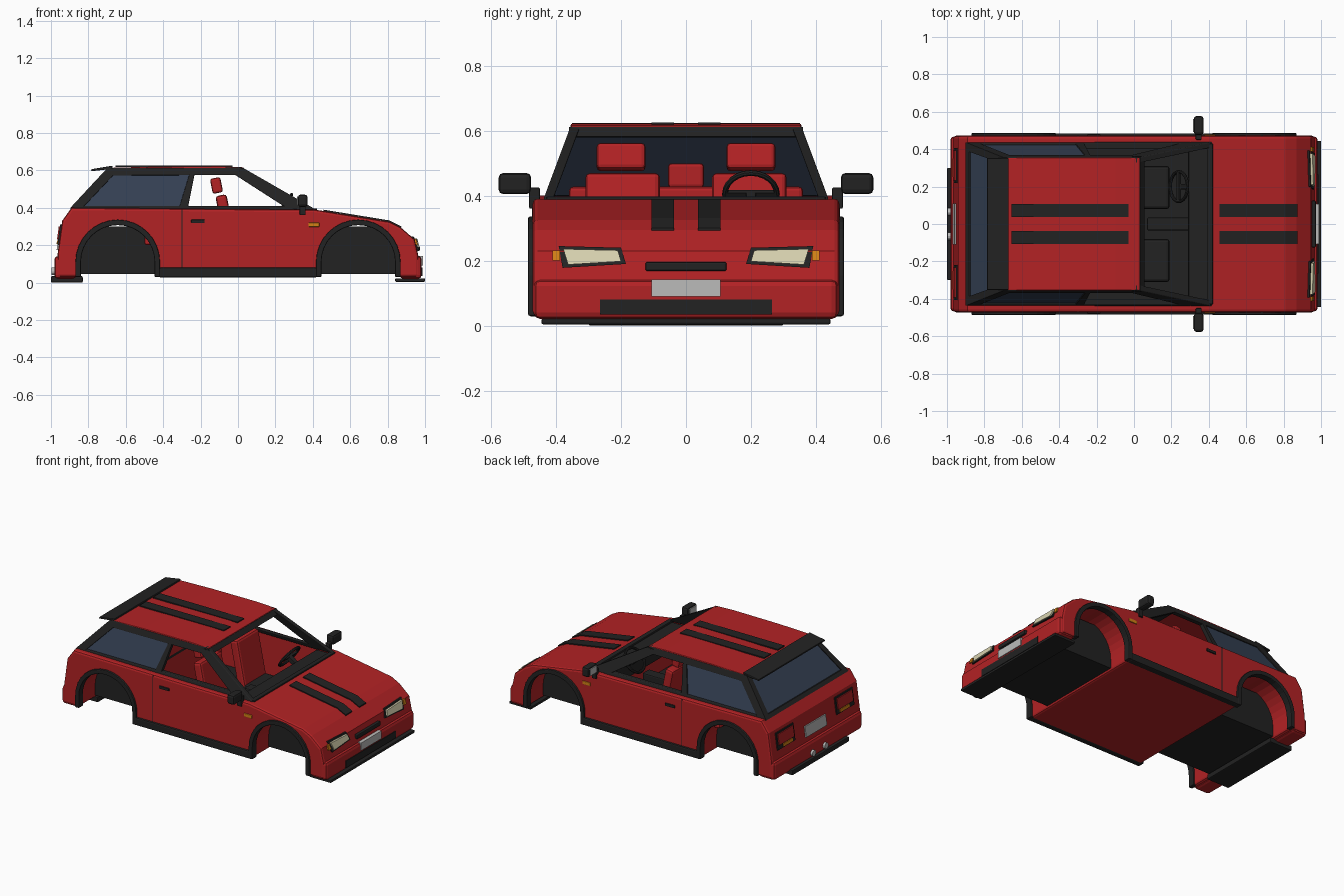
import bpy, bmesh, math
from mathutils import Matrix, Vector

if "Cube" in bpy.data.objects:
    bpy.data.objects.remove(bpy.data.objects["Cube"], do_unlink=True)


def material(name, r, g, b):
    m = bpy.data.materials.new(name)
    m.diffuse_color = (r, g, b, 1)
    m.use_nodes = True
    m.node_tree.nodes["Principled BSDF"].inputs["Base Color"].default_value = (r, g, b, 1)
    return m


RED = material("body red", 0.45, 0.016, 0.018)
DARK = material("black trim", 0.016, 0.016, 0.016)
GLASS = material("tinted glass", 0.034, 0.05, 0.085)
GREY = material("light grey", 0.5, 0.5, 0.49)
LENS = material("headlight cream", 0.68, 0.64, 0.43)
ORANGE = material("indicator orange", 0.65, 0.22, 0.008)


def finish(name, bm, mat, bevel=0.0, angle=30):
    bmesh.ops.recalc_face_normals(bm, faces=bm.faces)
    mesh = bpy.data.meshes.new(name)
    bm.to_mesh(mesh)
    bm.free()
    mesh.materials.append(mat)
    ob = bpy.data.objects.new(name, mesh)
    bpy.context.collection.objects.link(ob)
    if bevel:
        mod = ob.modifiers.new("Bevel", "BEVEL")
        mod.width, mod.segments = bevel, 2
        mod.limit_method, mod.angle_limit = "ANGLE", math.radians(angle)
    return ob


def box(name, x, y, z, mat, bevel=0.0, tilt=0.0):
    """Box given by its x, y and z ranges, tilted about y."""
    bm = bmesh.new()
    size = [b - a for a, b in (x, y, z)]
    mid = Vector([(a + b) / 2 for a, b in (x, y, z)])
    bmesh.ops.create_cube(bm, size=1, matrix=Matrix.Translation(mid)
                          @ Matrix.Rotation(tilt, 4, "Y") @ Matrix.Diagonal((*size, 1)))
    return finish(name, bm, mat, bevel)


def slab(name, points, push, mat, bevel=0.0, angle=30):
    """Polygon in space, extruded along a vector."""
    bm = bmesh.new()
    face = bm.faces.new([bm.verts.new(p) for p in points])
    new = bmesh.ops.extrude_face_region(bm, geom=[face], use_keep_orig=True)["geom"]
    bmesh.ops.translate(bm, vec=push, verts=[v for v in new if isinstance(v, bmesh.types.BMVert)])
    return finish(name, bm, mat, bevel, angle)


def prism(name, xz, y0, y1, mat, bevel=0.0, angle=30):
    return slab(name, [(x, y0, z) for x, z in xz], (0, y1 - y0, 0), mat, bevel, angle)


def span(s, a, b):
    return tuple(sorted((s * a, s * b)))


def arch(cx, r, low, steps=16):
    """Half circle over a wheel, with straight legs, from rear to front."""
    arc = [(cx - r * math.cos(math.pi * i / steps), 0.11 + r * math.sin(math.pi * i / steps))
           for i in range(steps + 1)]
    return [(cx - r, low)] + arc + [(cx + r, low)]


# Body shell: side profile with wheel arches, hollowed for the cabin
WHEELS = (-0.643, 0.643)
NOSE = [(0.81, 0.325), (0.87, 0.295), (0.945, 0.23), (0.965, 0.14), (0.965, 0.03)]
TAIL = [(-0.965, 0.03), (-0.965, 0.15), (-0.94, 0.33), (-0.89, 0.40)]
profile = TAIL + [(0.41, 0.39)] + NOSE
for cx in reversed(WHEELS):
    profile += reversed(arch(cx, 0.207, 0.03))
body = prism("body_shell", profile, -0.472, 0.472, RED, 0.014, 60)
cutters = [box("cabin_cutter", (-0.42, 0.40), (-0.425, 0.425), (0.08, 0.6), RED),
           box("boot_cutter", (-0.86, -0.40), (-0.425, 0.425), (0.345, 0.6), RED)]
for cutter in cutters:
    cutter.hide_render = True
    mod = body.modifiers.new("Cut", "BOOLEAN")
    mod.operation, mod.object, mod.solver = "DIFFERENCE", cutter, "EXACT"
bpy.context.view_layer.update()
shell = bpy.data.meshes.new_from_object(body.evaluated_get(bpy.context.evaluated_depsgraph_get()))
body.modifiers.clear()
body.data = shell
for cutter in cutters:
    bpy.data.objects.remove(cutter, do_unlink=True)

# Bumpers, splitters and underbody
box("front_bumper", (0.865, 0.982), (-0.468, 0.468), (0.02, 0.142), RED, 0.02)
box("rear_bumper", (-0.982, -0.865), (-0.468, 0.468), (0.02, 0.142), RED, 0.02)
box("front_splitter", (0.84, 1.0), (-0.445, 0.445), (0.004, 0.022), DARK, 0.005)
box("rear_diffuser", (-1.0, -0.83), (-0.3, 0.3), (0.0, 0.034), DARK, 0.006)
for cx, end in zip(WHEELS, ("rear", "front")):
    box(end + "_wheel_well", (cx - 0.21, cx + 0.21), (-0.3, 0.3), (0.045, 0.3), DARK)

# Wheel arch trims, sills, door details and mirrors on both sides
for s, side in ((1, "left"), (-1, "right")):
    for cx, end in zip(WHEELS, ("rear", "front")):
        ring = arch(cx, 0.226, 0.03) + arch(cx, 0.197, 0.03)[::-1]
        prism(f"{side}_{end}_arch_trim", ring, s * 0.44, s * 0.486, DARK, 0.005, 50)
    box(side + "_sill", (-0.425, 0.425), span(s, 0.44, 0.485), (0.028, 0.08), DARK, 0.008)
    box(side + "_door_handle", (-0.25, -0.178), span(s, 0.46, 0.48), (0.318, 0.336), DARK, 0.003)
    box(side + "_door_seam", (-0.302, -0.298), span(s, 0.468, 0.474), (0.08, 0.39), DARK)
    box(side + "_side_marker", (0.377, 0.435), span(s, 0.46, 0.478), (0.298, 0.32), ORANGE, 0.003)
    box(side + "_mirror_arm", (0.33, 0.362), span(s, 0.45, 0.483), (0.36, 0.425), DARK, 0.004)
    box(side + "_mirror", (0.32, 0.372), span(s, 0.477, 0.577), (0.405, 0.47), DARK, 0.014)
    box(side + "_mirror_glass", (0.316, 0.323), span(s, 0.492, 0.562), (0.415, 0.46), GREY)


# Greenhouse: side pieces lie on a plane leaning inward
def lean(z):
    return 0.437 - 0.082 * (z - 0.395) / 0.22


FRAMES = {
    "front_pillar": [(-0.015, 0.575), (0.02, 0.617), (0.42, 0.388), (0.27, 0.392)],
    "roof_rail": [(-0.70, 0.572), (-0.69, 0.612), (0.02, 0.617), (0.0, 0.575)],
    "middle_pillar": [(-0.315, 0.40), (-0.26, 0.58), (-0.232, 0.58), (-0.268, 0.40)],
    "rear_pillar": [(-0.895, 0.395), (-0.695, 0.612), (-0.66, 0.58), (-0.835, 0.395)],
    "belt_trim": [(-0.89, 0.39), (-0.88, 0.41), (0.28, 0.41), (0.31, 0.385)],
}
REAR_WINDOW = [(-0.85, 0.405), (-0.685, 0.578), (-0.25, 0.578), (-0.30, 0.405)]
for s, side in ((1, "left"), (-1, "right")):
    for part, xz in FRAMES.items():
        slab(f"{side}_{part}", [(x, s * lean(z), z) for x, z in xz], (0, -s * 0.03, 0), DARK, 0.004)
    slab(side + "_rear_window", [(x, s * (lean(z) - 0.008), z) for x, z in REAR_WINDOW],
         (0, -s * 0.01, 0), GLASS)


def hatch(name, z0, z1, y0, y1, off, mat):
    """Panel on the sloping tailgate; y0 and y1 are half width fractions."""
    pts = [(-0.888 + (z - 0.4) * 0.93 - off, f * lean(z), z)
           for z, f in ((z0, y0), (z0, y1), (z1, y1), (z1, y0))]
    slab(name, pts, (0.02, 0, 0), mat)


hatch("tailgate_glass", 0.40, 0.605, -0.97, 0.97, 0.0, GLASS)
hatch("tailgate_lower_frame", 0.395, 0.415, -1, 1, 0.008, DARK)
hatch("tailgate_upper_frame", 0.585, 0.612, -1, 1, 0.008, DARK)
hatch("tailgate_left_frame", 0.395, 0.61, 0.9, 1, 0.008, DARK)
hatch("tailgate_right_frame", 0.395, 0.61, -1, -0.9, 0.008, DARK)

# Roof, spoiler and windscreen surround
prism("roof", [(-0.69, 0.596), (-0.69, 0.613), (-0.45, 0.62), (-0.1, 0.622), (0.03, 0.616),
               (0.03, 0.596)], -0.355, 0.355, RED, 0.005)
prism("roof_spoiler", [(-0.785, 0.595), (-0.785, 0.606), (-0.67, 0.625), (-0.67, 0.608)],
      -0.352, 0.352, DARK, 0.004)
prism("windscreen_header", [(-0.02, 0.58), (-0.01, 0.605), (0.032, 0.612), (0.055, 0.583)],
      -0.36, 0.36, DARK)
box("windscreen_cowl", (0.39, 0.422), (-0.43, 0.43), (0.375, 0.397), DARK, 0.004)

# Paired stripes on the bonnet and the roof
bonnet = [(0.457, 0.3825), (0.81, 0.325), (0.873, 0.293)]
stripe = bonnet + [(x, z + 0.007) for x, z in bonnet[::-1]]
for s, side in ((1, "left"), (-1, "right")):
    y = span(s, 0.037, 0.107)
    prism(side + "_bonnet_stripe", stripe, *y, DARK)
    box(side + "_roof_stripe", (-0.655, -0.03), y, (0.618, 0.6255), DARK)


# Lamps and plates that follow the nose and tail
def surface_x(z, path):
    for (xa, za), (xb, zb) in zip(path, path[1:]):
        if min(za, zb) <= z <= max(za, zb) and za != zb:
            return xa + (xb - xa) * (z - za) / (zb - za)
    return path[0][0]


def badge(name, yz, path, off, mat):
    d = 1 if path is NOSE else -1
    slab(name, [(surface_x(z, path) + d * off, y, z) for y, z in yz], (-d * 0.03, 0, 0), mat)


def rect(y0, y1, z0, z1):
    return [(y0, z0), (y1, z0), (y1, z1), (y0, z1)]


HOUSING = [(0.185, 0.19), (0.38, 0.178), (0.392, 0.245), (0.2, 0.24)]
LAMP = [(0.2, 0.198), (0.363, 0.188), (0.378, 0.236), (0.21, 0.232)]
for s, side in ((1, "left"), (-1, "right")):
    def flip(yz):
        return [(s * y, z) for y, z in yz]
    badge(side + "_headlight_housing", flip(HOUSING), NOSE, 0.01, DARK)
    badge(side + "_headlight", flip(LAMP), NOSE, 0.016, LENS)
    badge(side + "_front_indicator", flip(rect(0.388, 0.411, 0.2, 0.232)), NOSE, 0.01, ORANGE)
    badge(side + "_tail_light_frame", flip(rect(0.22, 0.405, 0.2, 0.31)), TAIL, 0.008, DARK)
    badge(side + "_tail_light", flip(rect(0.232, 0.393, 0.23, 0.3)), TAIL, 0.014, RED)
    badge(side + "_rear_indicator", flip(rect(0.25, 0.35, 0.207, 0.225)), TAIL, 0.013, ORANGE)
badge("rear_plate", rect(-0.11, 0.11, 0.175, 0.245), TAIL, 0.008, GREY)
box("nose_slot", (0.93, 0.972), (-0.125, 0.125), (0.168, 0.196), DARK, 0.006)
box("front_plate", (0.96, 0.988), (-0.107, 0.107), (0.09, 0.142), GREY)
box("lower_grille", (0.96, 0.986), (-0.265, 0.265), (0.034, 0.081), DARK)

# Twin exhaust pipes
for y, side in ((0.065, "left"), (-0.065, "right")):
    bm = bmesh.new()
    bmesh.ops.create_cone(bm, cap_ends=True, segments=12, radius1=0.02, radius2=0.02, depth=0.06,
                          matrix=Matrix.Translation((-0.967, y, 0.06))
                          @ Matrix.Rotation(math.pi / 2, 4, "Y"))
    finish(side + "_exhaust", bm, GREY)

# Cabin
box("cabin_floor", (-0.42, 0.40), (-0.424, 0.424), (0.07, 0.095), DARK)
box("boot_floor", (-0.86, -0.42), (-0.424, 0.424), (0.335, 0.352), DARK)
box("dashboard", (0.29, 0.41), (-0.42, 0.42), (0.27, 0.385), DARK, 0.01)
box("centre_console", (0.07, 0.30), (-0.035, 0.035), (0.09, 0.24), DARK, 0.008)
box("rear_bench", (-0.50, -0.42), (-0.36, 0.36), (0.2, 0.428), RED, 0.012)
box("rear_headrest", (-0.50, -0.45), (-0.055, 0.055), (0.425, 0.5), RED, 0.01)
for s, side in ((1, "left"), (-1, "right")):
    box(side + "_seat_cushion", (-0.09, 0.19), span(s, 0.08, 0.31), (0.09, 0.19), DARK, 0.015)
    box(side + "_seat_back", (-0.09, -0.03), span(s, 0.08, 0.31), (0.15, 0.47), RED, 0.015, -0.2)
    box(side + "_headrest", (-0.143, -0.087), span(s, 0.125, 0.275), (0.478, 0.56), RED, 0.012, -0.2)

# Steering wheel with spokes and column
bpy.ops.mesh.primitive_torus_add(major_radius=0.08, minor_radius=0.009, major_segments=24,
                                 minor_segments=8, location=(0.24, 0.2, 0.405),
                                 rotation=(0, -0.95, 0))
wheel = bpy.context.object
wheel.name = "steering_wheel"
wheel.data.materials.append(DARK)
bpy.ops.object.shade_smooth_by_angle()
box("steering_spokes", (0.23, 0.25), (0.122, 0.278), (0.398, 0.412), DARK, 0.0, -0.95)
box("steering_column", (0.23, 0.34), (0.185, 0.215), (0.355, 0.385), DARK, 0.004, 0.6)
